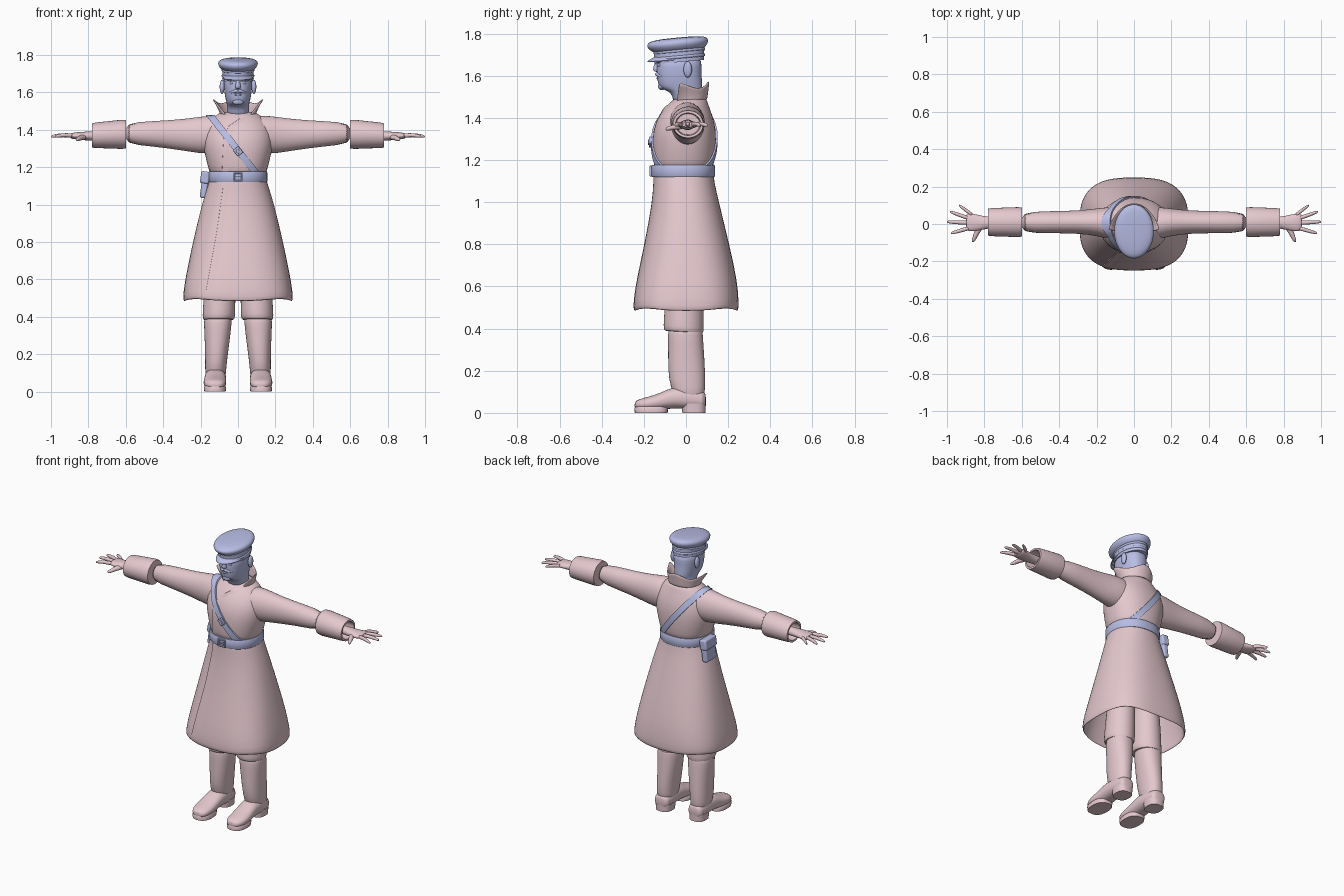
import bpy, bmesh, math
from math import sin, cos, pi, radians
from mathutils import Vector
from mathutils.bvhtree import BVHTree

if "Cube" in bpy.data.objects:
    bpy.data.objects.remove(bpy.data.objects["Cube"])


def material(name, rgb):
    m = bpy.data.materials.new(name)
    m.diffuse_color = (*rgb, 1)
    m.use_nodes = True
    m.node_tree.nodes["Principled BSDF"].inputs["Base Color"].default_value = m.diffuse_color
    return m


CLOTH = material("cloth", (0.78, 0.58, 0.62))
BLUE = material("blue", (0.48, 0.51, 0.78))


def finish(name, bm, mat, mirror=False, sub=0, thick=0, bevel=0):
    bmesh.ops.recalc_face_normals(bm, faces=bm.faces)
    me = bpy.data.meshes.new(name)
    bm.to_mesh(me)
    bm.free()
    me.materials.append(mat)
    ob = bpy.data.objects.new(name, me)
    bpy.context.collection.objects.link(ob)
    if mirror:
        ob.modifiers.new("mirror", 'MIRROR').use_mirror_merge = False
    if thick:
        s = ob.modifiers.new("thick", 'SOLIDIFY')
        s.thickness, s.offset = thick, 0
    if bevel:
        b = ob.modifiers.new("bevel", 'BEVEL')
        b.width, b.segments = bevel, 3
    if sub:
        s = ob.modifiers.new("smooth", 'SUBSURF')
        s.levels = s.render_levels = sub
    return ob


def grid(name, rows, mat, around=False, ring=False, caps=(0, 0), **kw):
    """Skin rows of points; around closes each row, ring joins last row to first."""
    bm = bmesh.new()
    vs = [[bm.verts.new(p) for p in r] for r in rows]
    n, m = len(rows), len(rows[0])
    for i in range(n if ring else n - 1):
        for j in range(m if around else m - 1):
            a, b = vs[i], vs[(i + 1) % n]
            k = (j + 1) % m
            bm.faces.new((a[j], a[k], b[k], b[j]))
    if caps[0]:
        bm.faces.new(vs[0])
    if caps[1]:
        bm.faces.new(vs[-1])
    return finish(name, bm, mat, **kw)


def loft(name, rings, mat, axis='z', n=2.0, seg=28, caps=(1, 1), shear=0, wave=0, **kw):
    """Rings: (position on axis, centre u, centre v, radius u, radius v[, squareness])."""
    rows = []
    for r in rings:
        t, cu, cv, ru, rv = r[:5]
        e = 2 / (r[5] if len(r) > 5 else n)
        row = []
        for k in range(seg):
            a = 2 * pi * k / seg
            c, s = cos(a), sin(a)
            u = cu + ru * math.copysign(abs(c) ** e, c)
            v = cv + rv * math.copysign(abs(s) ** e, s)
            p = Vector({'z': (u, v, t), 'x': (t, u, v), 'y': (u, t, v)}[axis])
            p.z += shear * p.y
            if wave and r is rings[-1]:
                p.z += wave * cos(4 * a)
            row.append(p)
        rows.append(row)
    return grid(name, rows, mat, around=True, caps=caps, **kw)


def box(name, loc, size, mat, tilt=0, bevel=0.004):
    bm = bmesh.new()
    bmesh.ops.create_cube(bm, size=1)
    bmesh.ops.scale(bm, vec=size, verts=bm.verts)
    ob = finish(name, bm, mat, bevel=bevel)
    ob.location, ob.rotation_euler = loc, (0, tilt, 0)
    return ob


def ball(name, loc, size, mat, **kw):
    bm = bmesh.new()
    bmesh.ops.create_uvsphere(bm, u_segments=20, v_segments=12, radius=1)
    bmesh.ops.scale(bm, vec=size, verts=bm.verts)
    bmesh.ops.translate(bm, vec=loc, verts=bm.verts)
    return finish(name, bm, mat, **kw)


# Coat: skirt, body, sleeves, cuffs
skirt = loft("coat_skirt", [
    (1.15, 0, -.012, .143, .138, 2.2), (1.1, 0, -.011, .157, .139, 2.2),
    (1.0, 0, -.002, .19, .154, 2.2), (.8, 0, .004, .237, .197, 2.4),
    (.63, 0, .004, .273, .235, 2.6), (.53, 0, 0, .289, .246, 2.8),
    (.488, 0, 0, .289, .245, 2.8)], CLOTH, seg=32, caps=(0, 0), wave=-.006, sub=1, thick=.01)
torso = loft("coat_body", [
    (1.12, 0, -.012, .145, .138, 2.2), (1.2, 0, -.01, .158, .146, 2.2),
    (1.3, 0, -.008, .188, .154, 2.2), (1.38, 0, -.005, .186, .142, 2.2),
    (1.44, 0, .003, .165, .112), (1.475, 0, .014, .122, .088),
    (1.5, 0, .024, .088, .072)], CLOTH, seg=32, sub=1)
sleeve = loft("sleeve", [
    (.05, 0, 1.37, .09, .1), (.14, .005, 1.375, .086, .102), (.2, .01, 1.372, .073, .099),
    (.3, .01, 1.373, .061, .083), (.45, .01, 1.379, .059, .068), (.62, .008, 1.381, .056, .057)],
    CLOTH, 'x', mirror=True, sub=1)
loft("cuff", [
    (.6, .01, 1.376, .05, .05), (.6, .01, 1.376, .077, .075), (.62, .01, 1.376, .08, .078),
    (.76, .01, 1.371, .075, .068), (.78, .01, 1.37, .072, .065), (.78, .01, 1.37, .06, .053),
    (.7, .01, 1.37, .055, .05)], CLOTH, 'x', seg=32, mirror=True)

# Stand-up collar, open in front with flared tips
rows = []
for i in range(5):
    f, row = i / 4, []
    for k in range(25):
        s = k / 12 - 1
        lo, hi = radians(145) * s, radians(118) * s
        r = .095 + .058 * abs(s) ** 3
        base = Vector((.09 * sin(lo), .018 + .078 * cos(lo), 1.475 + .012 * cos(lo)))
        top = Vector((r * sin(hi), .012 + .095 * cos(hi), 1.575 - .028 * sin(pi * abs(s)) ** 2 - .01 * abs(s)))
        row.append(base.lerp(top, f))
    rows.append(row)
grid("collar", rows, CLOTH, thick=.01, sub=1)

# Hands: palm, four fingers, thumb
loft("palm", [
    (.7, .008, 1.368, .03, .028), (.79, .008, 1.367, .032, .025), (.83, .005, 1.367, .043, .023),
    (.88, .01, 1.368, .052, .018), (.9, .012, 1.368, .045, .013)], CLOTH, 'x', seg=16, mirror=True, sub=1)
fingers = [("little", .86, .045, .935, .1), ("ring", .875, .028, .985, .066),
           ("middle", .88, .006, 1.0, .012), ("index", .875, -.02, .98, -.05)]
for nm, x0, y0, x1, y1 in fingers:
    pts = [(0, .013), (.35, .0115), (.7, .0105), (.94, .008), (1, .004)]
    loft(nm + "_finger", [(x0 + (x1 - x0) * f, y0 + (y1 - y0) * f, 1.368 + .006 * sin(pi * f) - .004 * f, r, r)
                          for f, r in pts], CLOTH, 'x', seg=10, mirror=True, sub=1)
loft("thumb", [(-.01, .82, 1.362, .025, .018), (-.045, .84, 1.358, .016, .014),
               (-.075, .852, 1.352, .013, .012), (-.092, .86, 1.348, .009, .009),
               (-.097, .862, 1.347, .004, .004)], CLOTH, 'y', seg=10, mirror=True, sub=1)

# Trousers and boots
loft("trouser_leg", [
    (.385, .105, -.01, .068, .08), (.382, .105, -.01, .082, .092), (.4, .102, -.012, .089, .097),
    (.48, .1, -.01, .085, .092), (.75, .09, 0, .08, .085)], CLOTH, shear=-.06, mirror=True, sub=1)
loft("boot_shaft", [
    (.04, .12, .025, .053, .06), (.12, .12, .008, .056, .084), (.2, .115, .003, .061, .088),
    (.3, .11, 0, .069, .085), (.37, .108, -.003, .075, .083), (.43, .106, -.003, .074, .08)],
    CLOTH, n=2.2, mirror=True, sub=1)
loft("boot_foot", [
    (.095, .12, .06, .03, .03), (.085, .12, .06, .05, .044), (.02, .12, .07, .057, .052),
    (-.06, .121, .075, .057, .052), (-.12, .123, .054, .06, .04), (-.18, .124, .044, .062, .032),
    (-.225, .122, .04, .05, .025), (-.245, .12, .036, .026, .015)], CLOTH, 'y', n=2.3, mirror=True, sub=1)
loft("boot_sole", [(0, .123, -.165, .057, .078), (.022, .123, -.165, .06, .08), (.03, .123, -.165, .055, .076)],
     CLOTH, n=2.5, mirror=True)
loft("boot_heel", [(0, .12, .038, .05, .055), (.045, .12, .036, .053, .058)], CLOTH, n=2.6, mirror=True)

# Surface casting for pieces that lie on the coat
bpy.context.view_layer.update()
dg = bpy.context.evaluated_depsgraph_get()
trees = [BVHTree.FromObject(o, dg) for o in (skirt, torso, sleeve)]


def cast(origin, direction, off, trees=trees):
    hits = [t.ray_cast(origin, direction) for t in trees]
    hits = [h for h in hits if h[0] is not None]
    best = min(hits, key=lambda h: h[3])
    return best[0] - direction * off


# Overlapping front edge of the coat
line = [(.01, 1.46), (-.05, 1.42), (-.078, 1.35), (-.085, 1.2), (-.08, 1.1), (-.115, .85), (-.15, .66), (-.178, .505)]
rows = []
for (xa, za), (xb, zb) in zip(line, line[1:]):
    for i in range(5):
        x, z = xa + (xb - xa) * i / 5, za + (zb - za) * i / 5
        rows.append([cast(Vector((x + d, -1, z)), Vector((0, 1, 0)), off)
                     for d, off in ((0, -.006), (.001, .006), (.02, .004), (.05, -.004))])
grid("coat_front_edge", rows, CLOTH)

# Shoulder strap: slanted loop laid over the body
along, across = Vector((-.62, 0, .78)), Vector((.78, 0, .62))
centre = Vector((-.03, 0, 1.328))
rows = []
for k in range(64):
    a = 2 * pi * k / 64
    d = along * cos(a) + Vector((0, 1, 0)) * sin(a)
    edge = [(w, o) for w, o in ((-.018, -.004), (-.018, .009), (.018, .009), (.018, -.004))]
    rows.append([cast(centre + across * w + d * .6, -d, o, trees[1:]) for w, o in edge])
grid("shoulder_strap", rows, BLUE, ring=True)
p = cast(Vector((0, -1, 1.285)), Vector((0, 1, 0)), .012, trees[1:])
box("strap_buckle", p, (.042, .012, .036), BLUE, tilt=radians(51))
box("strap_buckle_pin", p + Vector((0, -.006, 0)), (.022, .01, .018), BLUE, tilt=radians(51), bevel=.002)

# Belt, buckle and pouch
loft("belt", [(z, 0, -.013, .14 + d, .134 + d) for z, d in
              ((1.12, 0), (1.12, .014), (1.125, .017), (1.172, .017), (1.177, .014), (1.177, 0))],
     BLUE, n=2.2, seg=48, caps=(0, 0))
for z in (1.127, 1.169):
    box("buckle_bar", (0, -.167, z), (.05, .012, .008), BLUE, bevel=.002)
for x in (-.021, .021):
    box("buckle_side", (x, -.167, 1.148), (.008, .012, .05), BLUE, bevel=.002)
box("buckle_pin", (.004, -.167, 1.148), (.034, .01, .007), BLUE, bevel=.002)
box("pouch", (-.178, .025, 1.105), (.036, .105, .14), BLUE, tilt=.14, bevel=.01)
box("pouch_flap", (-.176, .025, 1.145), (.048, .115, .065), BLUE, tilt=.14, bevel=.01)

# Head and face
loft("head", [
    (1.45, 0, .005, .058, .062), (1.51, 0, .002, .06, .066), (1.528, 0, -.008, .06, .078),
    (1.54, 0, -.022, .06, .1), (1.56, 0, -.028, .066, .106), (1.6, 0, -.032, .073, .106),
    (1.64, 0, -.033, .077, .107), (1.7, 0, -.033, .078, .109)], BLUE, n=2.3, sub=1)
loft("nose", [(1.678, 0, -.132, .009, .01), (1.65, 0, -.139, .011, .014), (1.63, 0, -.142, .017, .017),
              (1.618, 0, -.138, .014, .012)], BLUE, seg=12, sub=1)
loft("moustache", [(-.004, -.138, 1.608, .012, .009), (.02, -.134, 1.607, .012, .01),
                   (.038, -.122, 1.599, .009, .006), (.05, -.113, 1.602, .003, .003)],
     BLUE, 'x', seg=12, mirror=True, sub=1)
ball("lower_lip", (0, -.133, 1.588), (.02, .008, .006), BLUE)
ball("chin", (0, -.115, 1.55), (.03, .018, .018), BLUE)
ball("brow", (.034, -.128, 1.667), (.026, .012, .007), BLUE, mirror=True)
ball("eye", (.032, -.125, 1.65), (.013, .01, .008), BLUE, mirror=True)
ball("ear", (.085, .008, 1.63), (.013, .02, .038), BLUE, mirror=True)

# Cap: band, cord, wide crown, peak
T = .09
loft("cap_band", [(1.668, 0, -.031, .078, .11), (1.668, 0, -.031, .083, .117), (1.735, 0, -.033, .084, .12)],
     BLUE, seg=40, shear=T)
for nm, z in (("cap_cord", 1.692), ("cap_piping", 1.722)):
    loft(nm, [(z + .007 * sin(a), 0, -.032, .083 + .005 * cos(a), .118 + .005 * cos(a))
              for a in (-pi / 2, -pi / 4, 0, pi / 4, pi / 2)], BLUE, seg=40, shear=T, caps=(0, 0))
loft("cap_crown", [
    (1.718, 0, -.033, .08, .117), (1.732, 0, -.036, .093, .13), (1.746, 0, -.039, .105, .143),
    (1.76, 0, -.04, .108, .147), (1.774, 0, -.039, .101, .139), (1.782, 0, -.037, .08, .112),
    (1.785, 0, -.035, .03, .04)], BLUE, seg=32, shear=T, sub=1)
rows = []
for i in range(4):
    f, row = i / 3, []
    for k in range(21):
        a = radians(80) * (k / 10 - 1)
        row.append(((.081 + .004 * f) * sin(a), -.03 - (.114 + .041 * f) * cos(a),
                    1.683 - .008 * f - .016 * f * cos(a) + .006 * cos(a)))
    rows.append(row)
grid("cap_peak", rows, BLUE, thick=.007, sub=1)

# Smooth shading with sharp edges kept
bpy.ops.object.select_all(action='SELECT')
bpy.context.view_layer.objects.active = torso
bpy.ops.object.shade_smooth_by_angle(angle=radians(50))
